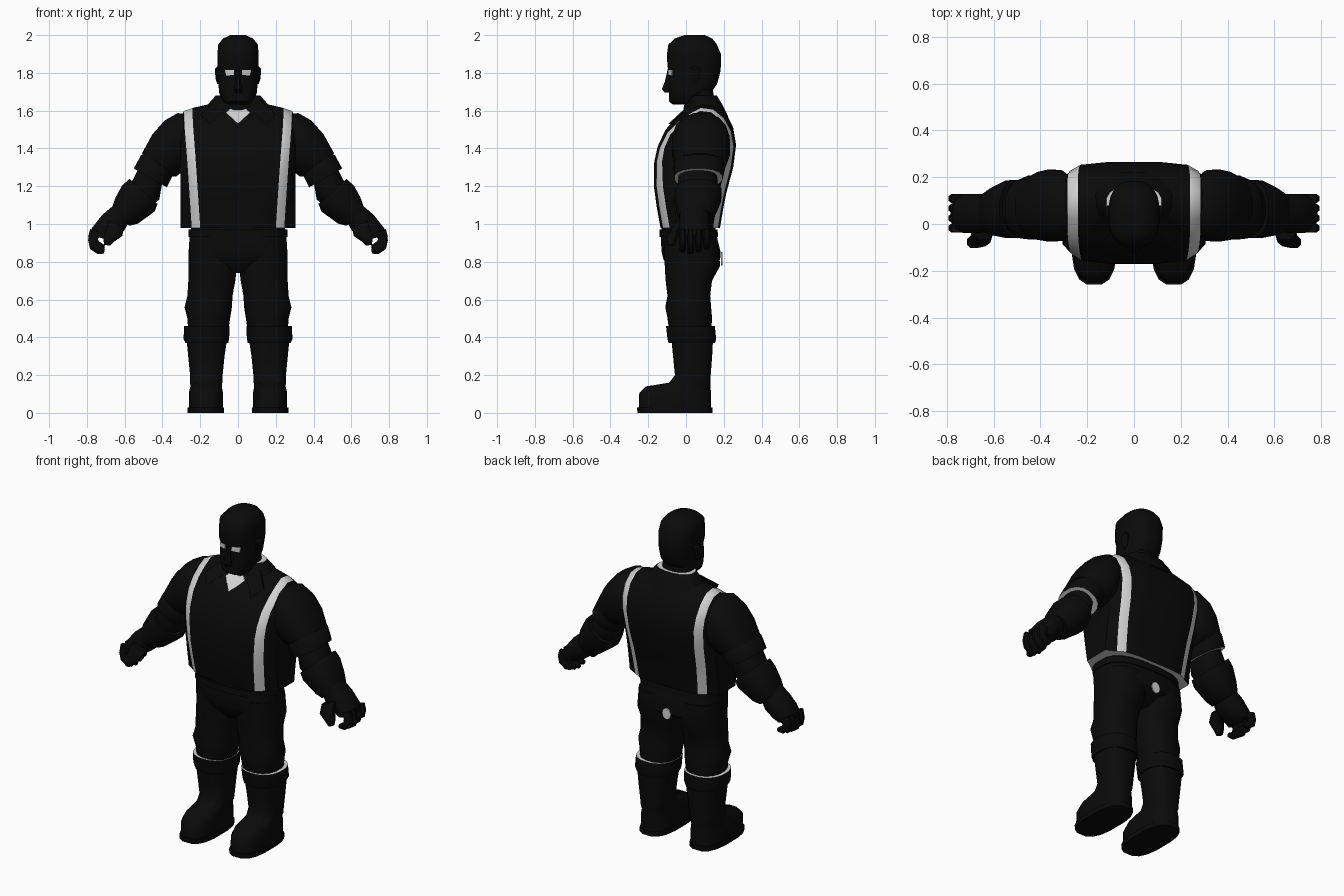
import bpy, bmesh, math


def material(name, value):
    m = bpy.data.materials.new(name)
    m.diffuse_color = (value, value, value, 1)
    return m


DARK = material("near_black", 0.003)
LIGHT = material("light_grey", 0.65)


def finish(name, bm, angle=45):
    bmesh.ops.recalc_face_normals(bm, faces=bm.faces)
    me = bpy.data.meshes.new(name)
    bm.to_mesh(me)
    bm.free()
    me.materials.append(DARK)
    me.materials.append(LIGHT)
    ob = bpy.data.objects.new(name, me)
    bpy.context.collection.objects.link(ob)
    bpy.ops.object.select_all(action='DESELECT')
    ob.select_set(True)
    bpy.context.view_layer.objects.active = ob
    bpy.ops.object.shade_smooth_by_angle(angle=math.radians(angle))
    return ob


def spow(v, e):
    return math.copysign(abs(v) ** e, v)


def loft(name, rings, side=1, n=16, power=2.3, light_cap=None):
    """Skin rounded rings, each spanning (x0, z0)-(x1, z1) and y0..y1."""
    bm = bmesh.new()
    loops = []
    for x0, z0, x1, z1, y0, y1 in rings:
        loop = []
        for i in range(n):
            a = 2 * math.pi * (i + 0.5) / n
            c, s = spow(math.cos(a), 2 / power), spow(math.sin(a), 2 / power)
            loop.append(bm.verts.new((side * ((x0 + x1) / 2 + c * (x1 - x0) / 2),
                                      (y0 + y1) / 2 + s * (y1 - y0) / 2,
                                      (z0 + z1) / 2 + c * (z1 - z0) / 2)))
        loops.append(loop)
    for a, b in zip(loops, loops[1:]):
        for i in range(n):
            bm.faces.new((a[i], a[(i + 1) % n], b[(i + 1) % n], b[i]))
    caps = [bm.faces.new(loops[0]), bm.faces.new(loops[-1])]
    if light_cap is not None:
        caps[light_cap].material_index = 1
    return finish(name, bm)


def stack(name, rows, side=1, **kw):
    """Loft of level rings given as (z, x0, x1, y0, y1)."""
    return loft(name, [(x0, z, x1, z, y0, y1) for z, x0, x1, y0, y1 in rows], side, **kw)


def centred(name, rows, **kw):
    """Level rings symmetric in x, given as (z, half width, y0, y1)."""
    return stack(name, [(z, -w, w, y0, y1) for z, w, y0, y1 in rows], **kw)


def plate(name, pts, light=True, depth=0.006):
    """Thin plate from a front-facing outline."""
    bm = bmesh.new()
    f = bm.faces.new([bm.verts.new(p) for p in pts])
    r = bmesh.ops.extrude_face_region(bm, geom=[f])
    for v in r["geom"]:
        if isinstance(v, bmesh.types.BMVert):
            v.co.y += depth
    for f in bm.faces:
        f.material_index = int(light)
    return finish(name, bm, 30)


# Shirt body: a side profile swept across x, with a light stripe column each side
PROFILE = [(-.135, .98), (-.155, 1.09), (-.17, 1.2), (-.168, 1.33), (-.15, 1.41),
           (-.108, 1.5), (-.045, 1.57), (.02, 1.62), (.08, 1.655), (.15, 1.645),
           (.21, 1.59), (.25, 1.51), (.265, 1.42), (.25, 1.3), (.215, 1.17),
           (.195, 1.07), (.18, .98)]
# x, depth scale low, depth scale high, shoulder drop, inward lean at the hem
HALF = [(.11, 1, 1, .01, 0), (.24, .93, .95, .04, .04),
        (.285, .73, .86, .055, .04), (.305, .5, .7, .09, 0)]
SECTIONS = [(-1, s) for s in reversed(HALF)] + [(1, (0, 1, 1, 0, 0))] + [(1, s) for s in HALF]
bm = bmesh.new()
cols = []
for side, (x, low, high, drop, lean) in SECTIONS:
    col = []
    for y, z in PROFILE:
        t = min(1, (z - .98) / .6)
        k = low + (high - low) * t
        col.append(bm.verts.new((side * (x - lean * (1 - t)), .045 + (y - .045) * k,
                                 z - drop * max(0, z - 1.35) / .3)))
    cols.append(col)
m = len(PROFILE)
for c in range(len(cols) - 1):
    for i in range(m):
        j = (i + 1) % m
        f = bm.faces.new((cols[c][i], cols[c][j], cols[c + 1][j], cols[c + 1][i]))
        f.material_index = int(c in (1, 6) or i == m - 1)
bm.faces.new(cols[0])
bm.faces.new(cols[-1])
finish("shirt_body", bm)

# Collar, neck and undershirt
centred("collar", [(1.57, .2, -.03, .225), (1.63, .165, .005, .195), (1.68, .12, .02, .165)],
        light_cap=1)
centred("neck", [(1.58, .1, -.02, .15), (1.66, .095, -.005, .15), (1.74, .09, -.01, .14)])


def chest_y(z):
    return -.108 + (z - 1.5) * 1.07


plate("undershirt", [(x, chest_y(z) - .018, z) for x, z in
                     [(-.065, 1.59), (0, 1.53), (.065, 1.59), (.04, 1.612), (-.04, 1.612)]])
for s in (1, -1):
    plate("collar_flap", [(s * x, chest_y(z) - .014, z) for x, z in
                          [(.07, 1.6), (.15, 1.53), (.2, 1.58), (.12, 1.65)]], False, .009)

# Head with nose, brow, ears and eyes
centred("head", [(1.632, .06, -.07, .04), (1.65, .08, -.092, .08), (1.69, .1, -.09, .13),
                 (1.74, .105, -.096, .165), (1.8, .106, -.088, .182), (1.835, .109, -.1, .186),
                 (1.9, .11, -.102, .186), (1.95, .106, -.095, .165), (1.982, .08, -.06, .14),
                 (2.0, .04, -.01, .1)], power=2.5, n=20)
centred("nose", [(1.695, .02, -.115, -.06), (1.715, .025, -.13, -.06),
                 (1.75, .016, -.115, -.06), (1.82, .012, -.098, -.06)], n=8)
for s in (1, -1):
    stack("ear", [(1.74, .09, .11, .03, .06), (1.77, .09, .12, .02, .075),
                  (1.82, .09, .124, .02, .08), (1.835, .09, .11, .03, .07)], s, n=8)
    plate("eye", [(s * .02, -.096, 1.79), (s * .065, -.078, 1.785),
                  (s * .07, -.076, 1.815), (s * .022, -.096, 1.815)])

# Trousers: hips, belt and a light patch at the back
centred("hips", [(.99, .25, -.13, .155), (.92, .26, -.135, .168), (.85, .262, -.13, .185),
                 (.81, .25, -.12, .182), (.74, .12, -.06, .1)], power=2.7, n=20)
centred("belt", [(.93, .264, -.142, .172), (.97, .264, -.142, .168)], power=2.7, n=20)
plate("back_patch", [(.03 * math.cos(a), .186, .815 + .036 * math.sin(a))
                     for a in [i * math.pi / 4 for i in range(8)]])

for s in (1, -1):
    # Leg and boot
    stack("trouser_leg", [(.9, .01, .262, -.12, .17), (.78, .003, .265, -.115, .184),
                          (.7, .012, .265, -.11, .14), (.62, .027, .27, -.1, .13),
                          (.56, .03, .285, -.112, .135), (.5, .04, .27, -.1, .14),
                          (.43, .05, .265, -.09, .135)], s)
    stack("boot_cuff", [(.37, .05, .28, -.095, .155), (.39, .045, .29, -.1, .162),
                        (.46, .042, .288, -.108, .155)], s, light_cap=1)
    stack("boot", [(.4, .055, .275, -.08, .145), (.3, .07, .265, -.07, .14),
                   (.2, .08, .255, -.06, .132), (.16, .082, .255, -.09, .132),
                   (.14, .085, .253, -.215, .132), (.105, .078, .262, -.25, .135),
                   (.025, .078, .262, -.253, .135)], s, power=2.8)
    stack("boot_sole", [(0, .072, .268, -.26, .142), (.028, .072, .268, -.262, .142)],
          s, power=2.8)

    # Sleeve with turned cuff
    loft("sleeve", [(.285, 1.585, .285, 1.27, -.06, .215), (.32, 1.59, .3, 1.27, -.075, .232),
                    (.39, 1.55, .325, 1.25, -.078, .236), (.455, 1.475, .345, 1.25, -.07, .225),
                    (.51, 1.375, .37, 1.24, -.055, .2)], s)
    loft("sleeve_cuff", [(.49, 1.375, .345, 1.26, -.062, .205), (.515, 1.365, .345, 1.255, -.068, .21),
                         (.553, 1.295, .375, 1.193, -.064, .195)], s, light_cap=1)

    # Forearm and gauntlet
    loft("forearm", [(.52, 1.31, .4, 1.22, -.04, .165), (.555, 1.24, .415, 1.13, -.045, .17),
                     (.63, 1.12, .52, 1.04, -.03, .14)], s)
    loft("gauntlet", [(.575, 1.24, .425, 1.105, -.06, .19), (.615, 1.205, .44, 1.065, -.062, .188),
                      (.65, 1.14, .53, 1.0, -.05, .16), (.67, 1.08, .575, .99, -.04, .14)], s)

    # Hand: palm, four curled fingers and a thumb
    loft("palm", [(.66, 1.1, .57, 1.02, -.03, .12), (.72, 1.05, .6, .965, -.04, .13),
                  (.775, .98, .65, .93, -.04, .13), (.785, .94, .68, .915, -.035, .12)], s, n=12)
    for i, reach in enumerate((0, -.008, 0, .014)):
        y = -.038 + i * .042
        loft("finger", [(.785, .975, .715, .95, y, y + .042), (.795, .92 + reach, .74, .92, y, y + .042),
                        (.785, .875 + reach, .735, .895 + reach, y + .002, y + .04),
                        (.745, .848 + reach, .72, .885 + reach, y + .003, y + .039),
                        (.71, .85 + reach, .705, .875 + reach, y + .008, y + .034)], s, n=8)
    loft("thumb", [(.69, 1.02, .6, .98, -.07, .02), (.7, .97, .61, .935, -.098, -.03),
                   (.715, .925, .655, .905, -.105, -.05), (.71, .89, .675, .885, -.1, -.06)], s, n=8)
